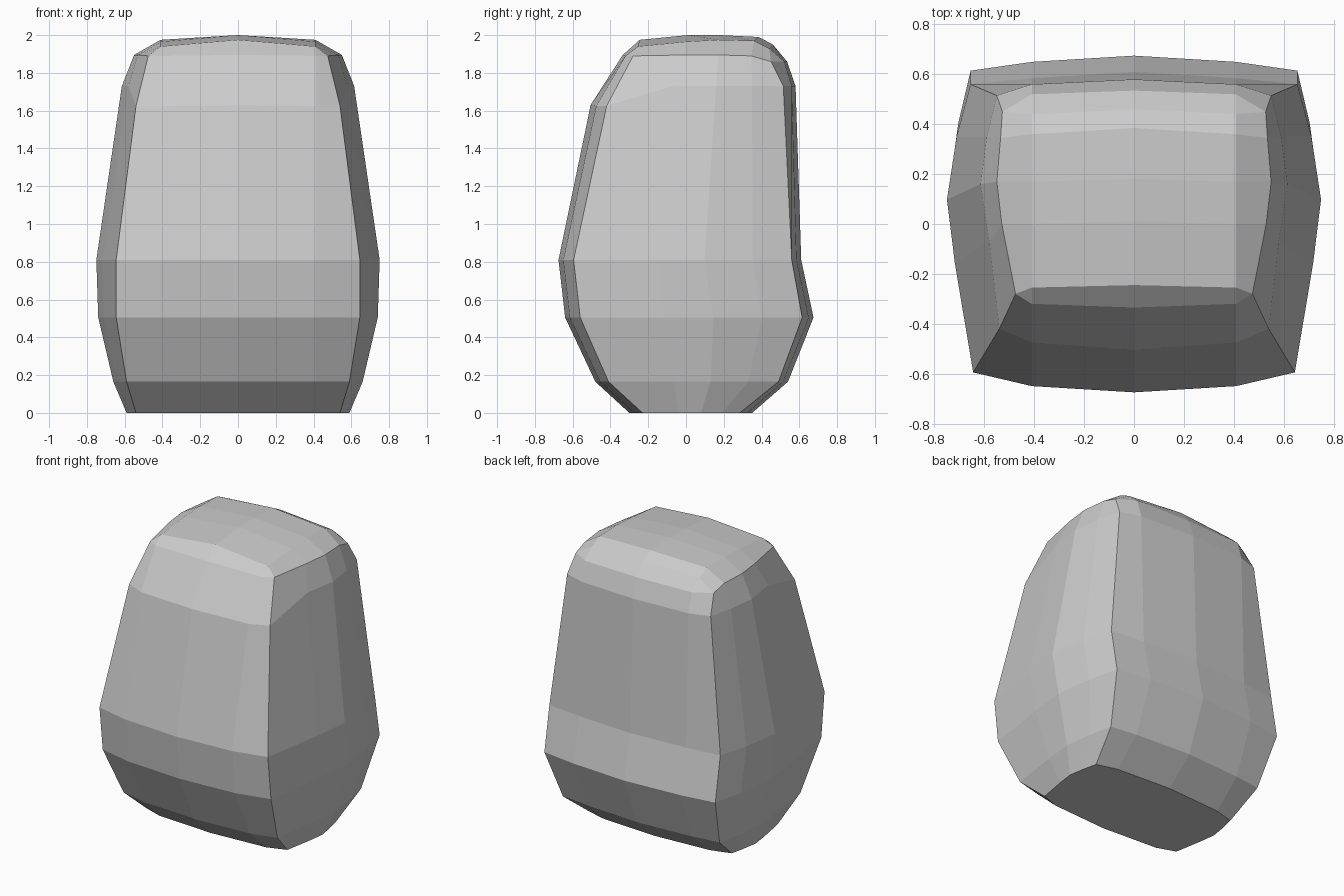
import bpy, bmesh

if "Cube" in bpy.data.objects:
    bpy.data.objects.remove(bpy.data.objects["Cube"])

COL = 0.41  # x of the column beside the centre line


def ring(z, front, front_corner, back_corner, back, corner_x, side_x):
    """Half ring at x >= 0, from front centre round to back centre."""
    pts = [(0, front, z), (COL, front + 0.025, z), (corner_x, front_corner, z)]
    for t, bulge in ((0.38, 0.7), (0.60, 1.0), (0.82, 0.63)):
        pts.append((corner_x + (side_x - corner_x) * bulge,
                    front_corner + (back_corner - front_corner) * t, z))
    pts += [(corner_x + 0.01, back_corner, z), (COL, back - 0.025, z), (0, back, z)]
    return pts


# Body rings, bottom to top
rings = [
    ring(0.00, -0.30, -0.23, 0.285, 0.35, 0.54, 0.59),
    ring(0.165, -0.48, -0.41, 0.49, 0.54, 0.59, 0.66),
    ring(0.505, -0.64, -0.56, 0.615, 0.675, 0.645, 0.74),
    ring(0.81, -0.675, -0.595, 0.56, 0.61, 0.645, 0.75),
    # shoulder, lower at the front
    [(0, -0.505, 1.63), (COL, -0.475, 1.625), (0.54, -0.42, 1.625),
     (0.58, -0.07, 1.73), (0.615, 0.16, 1.73), (0.59, 0.35, 1.73),
     (0.55, 0.515, 1.73), (COL, 0.56, 1.73), (0, 0.58, 1.73)],
    # rim under the crown
    [(0, -0.335, 1.895), (COL, -0.32, 1.89), (0.475, -0.28, 1.89),
     (0.53, 0.0, 1.895), (0.55, 0.17, 1.895), (0.535, 0.345, 1.89),
     (0.528, 0.45, 1.86), (COL, 0.52, 1.86), (0, 0.535, 1.86)],
]
# Crown rows, front to back: centre y, centre z, column y, column z
crown = [(-0.245, 1.975, -0.255, 1.94), (0.01, 2.0, 0.0, 1.965),
         (0.18, 2.0, 0.17, 1.975), (0.385, 1.99, 0.36, 1.97),
         (0.46, 1.95, 0.44, 1.93)]

bm = bmesh.new()
for s in (1, -1):
    def vert(p):
        return bm.verts.new((s * p[0], p[1], p[2]))

    def face(*vs):
        bm.faces.new(vs)

    loops = [[vert(p) for p in r] for r in rings]
    for lo, hi in zip(loops, loops[1:]):
        for i in range(8):
            face(lo[i], lo[i + 1], hi[i + 1], hi[i])
    face(*reversed(loops[0]))
    # crown surface
    rim = loops[-1]
    mid = [vert((0, c[0], c[1])) for c in crown]
    col = [vert((COL, c[2], c[3])) for c in crown]
    for i in range(4):
        face(mid[i], col[i], col[i + 1], mid[i + 1])
        face(col[i], rim[i + 2], rim[i + 3], col[i + 1])
    face(rim[0], rim[1], col[0], mid[0])
    face(rim[1], rim[2], col[0])
    face(rim[6], rim[7], col[4])
    face(rim[7], rim[8], mid[4], col[4])

bmesh.ops.remove_doubles(bm, verts=bm.verts, dist=0.0005)
# merge the two halves of the base into one flat face
bmesh.ops.dissolve_edges(
    bm, edges=[e for e in bm.edges
               if all(abs(v.co.x) < 1e-4 and v.co.z < 1e-4 for v in e.verts)],
    use_verts=False)
bmesh.ops.recalc_face_normals(bm, faces=bm.faces)

mesh = bpy.data.meshes.new("rounded_block_body")
bm.to_mesh(mesh)
bm.free()
obj = bpy.data.objects.new("rounded_block_body", mesh)
bpy.context.collection.objects.link(obj)
